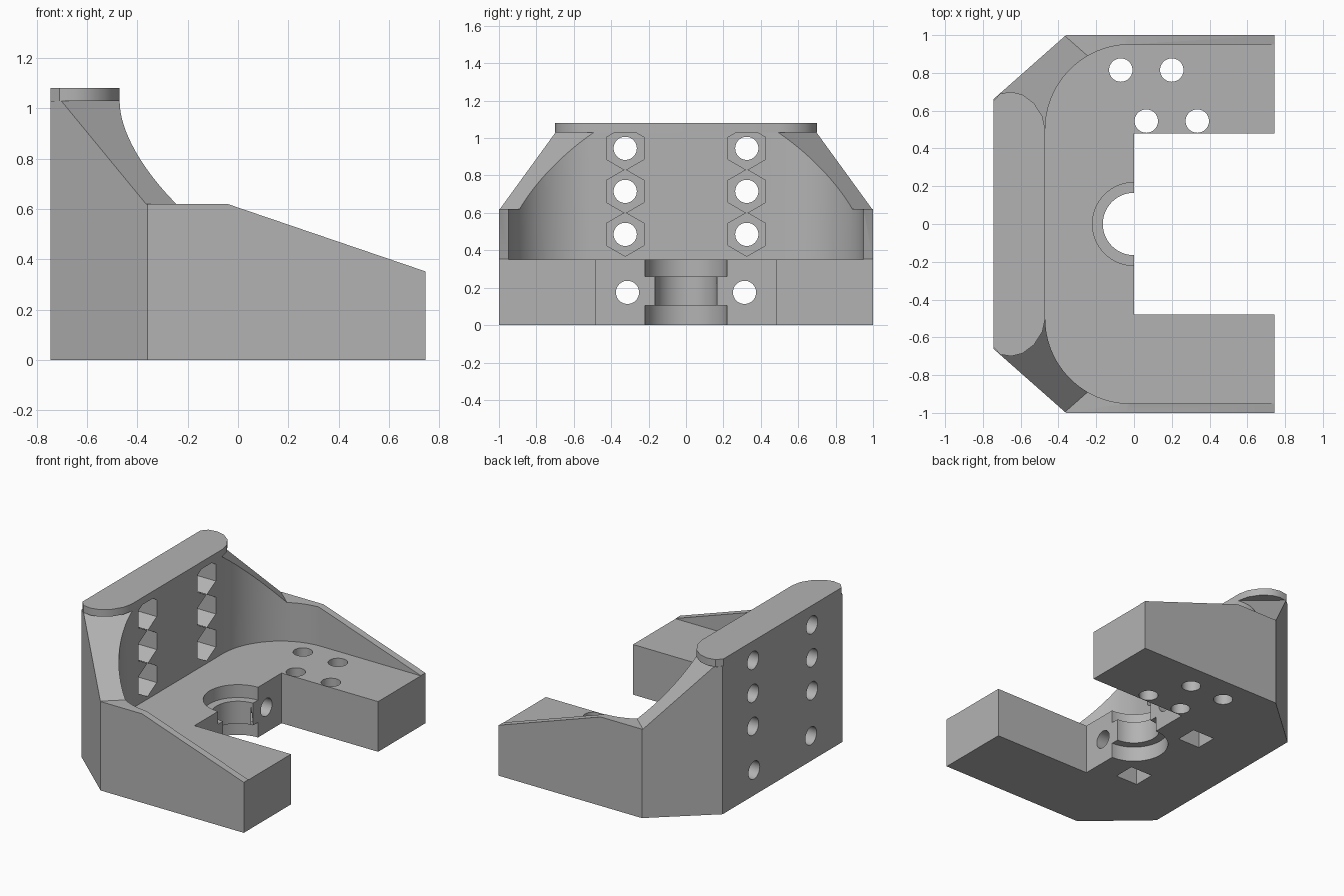
import bpy, bmesh
from math import cos, sin, pi
from mathutils import Matrix, Vector

old = bpy.data.objects.get("Cube")
if old:
    bpy.data.objects.remove(old, do_unlink=True)

grey = bpy.data.materials.new("plain grey")
grey.use_nodes = True
tone = (0.45, 0.45, 0.45, 1)
grey.diffuse_color = tone
grey.node_tree.nodes["Principled BSDF"].inputs["Base Color"].default_value = tone


def frame(u, v):
    """Matrix whose local x, y, z are u, v and their cross product."""
    u, v = Vector(u).normalized(), Vector(v).normalized()
    return Matrix((u, v, u.cross(v))).transposed().to_4x4()


UP = frame((1, 0, 0), (0, 1, 0))
ALONG_X = frame((0, 1, 0), (0, 0, 1))
ALONG_Y = frame((1, 0, 0), (0, 0, 1))


def prism(name, points, low, high, axes=UP):
    """Extrude a 2D outline between two depths along the third axis."""
    bm = bmesh.new()
    face = bm.faces.new([bm.verts.new((a, b, low)) for a, b in points])
    side = bmesh.ops.extrude_face_region(bm, geom=[face])["geom"]
    top = [e for e in side if isinstance(e, bmesh.types.BMVert)]
    bmesh.ops.translate(bm, verts=top, vec=(0, 0, high - low))
    bmesh.ops.transform(bm, matrix=axes, verts=bm.verts)
    bmesh.ops.recalc_face_normals(bm, faces=bm.faces)
    mesh = bpy.data.meshes.new(name)
    bm.to_mesh(mesh)
    bm.free()
    mesh.materials.append(grey)
    obj = bpy.data.objects.new(name, mesh)
    bpy.context.collection.objects.link(obj)
    return obj


def arc(cx, cy, r, start, end, steps):
    span = [start + (end - start) * i / steps for i in range(steps + 1)]
    return [(cx + r * cos(a), cy + r * sin(a)) for a in span]


def ring(cx, cy, r, sides=40, turn=0):
    return arc(cx, cy, r, turn, turn + 2 * pi, sides)[:-1]


def box(a, b, c, d):
    return [(a, c), (b, c), (b, d), (a, d)]


def mirrored(half):
    """Close an outline given for y > 0 with its mirror image."""
    return half + [(x, -y) for x, y in reversed(half)]


def select_only(obj):
    bpy.ops.object.select_all(action='DESELECT')
    obj.select_set(True)
    bpy.context.view_layer.objects.active = obj


def cut(target, *shape):
    cutter = prism("cutter", *shape)
    cutter.hide_render = True
    mod = target.modifiers.new("cut", 'BOOLEAN')
    mod.operation, mod.solver, mod.object = 'DIFFERENCE', 'EXACT', cutter
    select_only(target)
    bpy.ops.object.modifier_apply(modifier=mod.name)
    bpy.data.objects.remove(cutter, do_unlink=True)


# Bracket block with chamfered back corners and a notch between two arms
body = prism("bracket_body", mirrored(
    [(-0.745, 0.66), (-0.36, 1), (0.745, 1), (0.745, 0.48), (0, 0.48)]), 0, 1.03)

# Rounded cavity above the base plate
cut(body, mirrored(arc(-0.02, 0.5, 0.45, pi, pi / 2, 24) + [(1, 0.95)]), 0.35, 2)

# Diagonal ramps from the back wall to the side rims
for s in (1, -1):
    cut(body, [(0.038, 1.05), (0.506, 0.62), (3, 0.62), (3, 2), (0.038, 2)],
        -3, 3, frame((0.66, 0.75 * s, 0), (0, 0, 1)))

# Side rims sloping down to the arm ends
cut(body, [(-0.05, 0.623), (0.845, 0.318), (0.845, 2), (-0.05, 2)], -2, 2, ALONG_Y)

# Stepped half bore in the notch
for r, low, high in ((0.22, -0.1, 0.105), (0.165, 0, 0.3), (0.22, 0.26, 0.5)):
    cut(body, ring(0, 0, r, 64), low, high)

# Vertical bolt holes in one arm
for x, y in ((-0.07, 0.815), (0.2, 0.815), (0.065, 0.545), (0.335, 0.545)):
    cut(body, ring(x, y, 0.062), -0.1, 0.6)

for s in (1, -1):
    # Wall bolt holes with hexagonal nut pockets
    for z in (0.485, 0.715, 0.945):
        cut(body, ring(0.325 * s, z, 0.062), -1, 0, ALONG_X)
        cut(body, ring(0.325 * s, z, 0.117, 6, pi / 2), -0.62, -0.3, ALONG_X)
    # Long clamp holes through the base, with nut slots from below
    cut(body, ring(0.313 * s, 0.175, 0.062), -1, 0.3, ALONG_X)
    y = 0.313 * s
    cut(body, box(-0.348, -0.178, y - 0.075, y + 0.075), -0.1, 0.26)

# Rounded cap strip on the back wall
cap = prism("wall_cap", mirrored(
    [(-0.47, 0.5), (-0.485, 0.57), (-0.53, 0.64), (-0.59, 0.685), (-0.65, 0.7),
     (-0.71, 0.69), (-0.745, 0.65)]), 1.03, 1.08)

for obj in (body, cap):
    select_only(obj)
    bpy.ops.object.shade_smooth_by_angle(angle=pi / 6)
